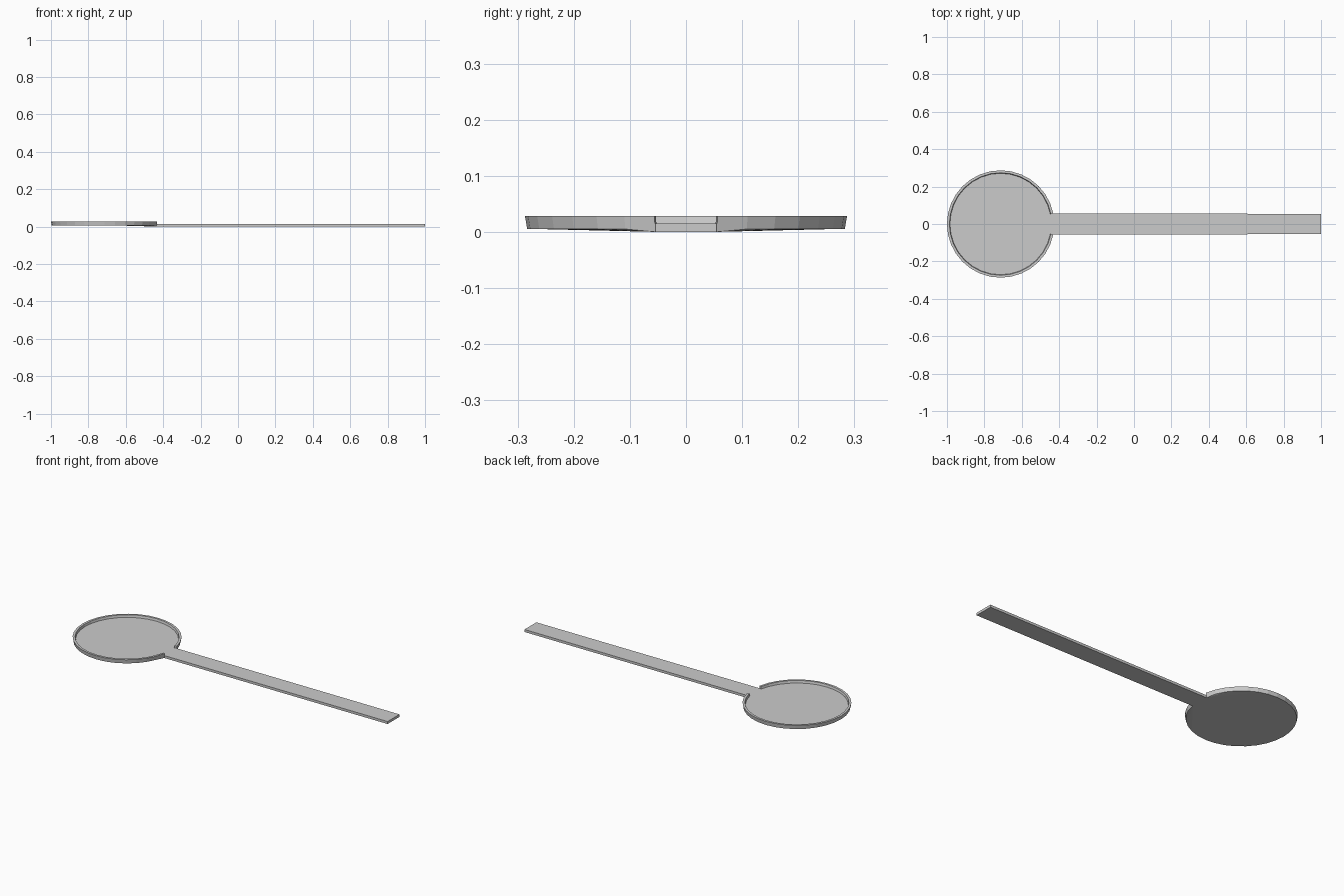
import bpy, bmesh
from math import sin, cos, tau

if "Cube" in bpy.data.objects:
    bpy.data.objects.remove(bpy.data.objects["Cube"])

N = 32                 # sides of the round pan; two are left open for the handle
CX = -0.713            # pan centre
FLOOR, TOP, LIFT = 0.0145, 0.028, 0.005
HALF_W = 0.0545        # half width of handle end

bm = bmesh.new()


def ring(radius, z):
    verts = {}
    for i in range(1, N):
        a = tau * i / N
        verts[i] = bm.verts.new((CX + radius * cos(a), radius * sin(a), z))
    return verts


# Rim profile: outer bottom, outer top, inner top, inner floor
ob, ot = ring(0.283, LIFT), ring(0.287, TOP)
it, ib = ring(0.274, TOP), ring(0.271, FLOOR)
first, last = 1, N - 1
ob[first].co.z = ob[last].co.z = 0

# Points where the handle top meets the open rim ends
neck, end_top, end_bot = {}, {}, {}
for i, s in ((first, 1), (last, -1)):
    a = tau * i / N
    neck[i] = bm.verts.new((CX + 0.285 * cos(a), 0.285 * sin(a), FLOOR))
    end_top[i] = bm.verts.new((1, s * HALF_W, FLOOR))
    end_bot[i] = bm.verts.new((1, s * HALF_W, 0))

face = bm.faces.new

# Rim walls
for i in range(1, N - 1):
    j = i + 1
    outer = [ob[i], ot[i], ot[j], ob[j]]
    if i == first:
        outer.insert(1, neck[i])
    if j == last:
        outer.insert(3, neck[j])
    face(outer)
    face((ot[i], it[i], it[j], ot[j]))
    face((it[i], ib[i], ib[j], it[j]))

# Rim ends and handle sides
for i in (first, last):
    face((ot[i], it[i], ib[i], neck[i]))
    face((ob[i], neck[i], end_top[i], end_bot[i]))

# Pan floor, handle top, bottom and end
face([ib[i] for i in range(1, N)] + [neck[last], neck[first]])
face((neck[first], end_top[first], end_top[last], neck[last]))
face((ob[first], end_bot[first], end_bot[last], ob[last]))
face((end_top[first], end_bot[first], end_bot[last], end_top[last]))

# Pan underside, easing down to the handle
K = 6
for i in range(2, K):
    face((ob[first], ob[i], ob[i + 1]))
    face((ob[last], ob[N - i], ob[N - i - 1]))
face((ob[first], ob[K], ob[N - K], ob[last]))
face([ob[i] for i in range(K, N - K + 1)])

bmesh.ops.recalc_face_normals(bm, faces=bm.faces[:])
mesh = bpy.data.meshes.new("round_pan_with_handle")
bm.to_mesh(mesh)
bm.free()
obj = bpy.data.objects.new("round_pan_with_handle", mesh)
bpy.context.collection.objects.link(obj)
